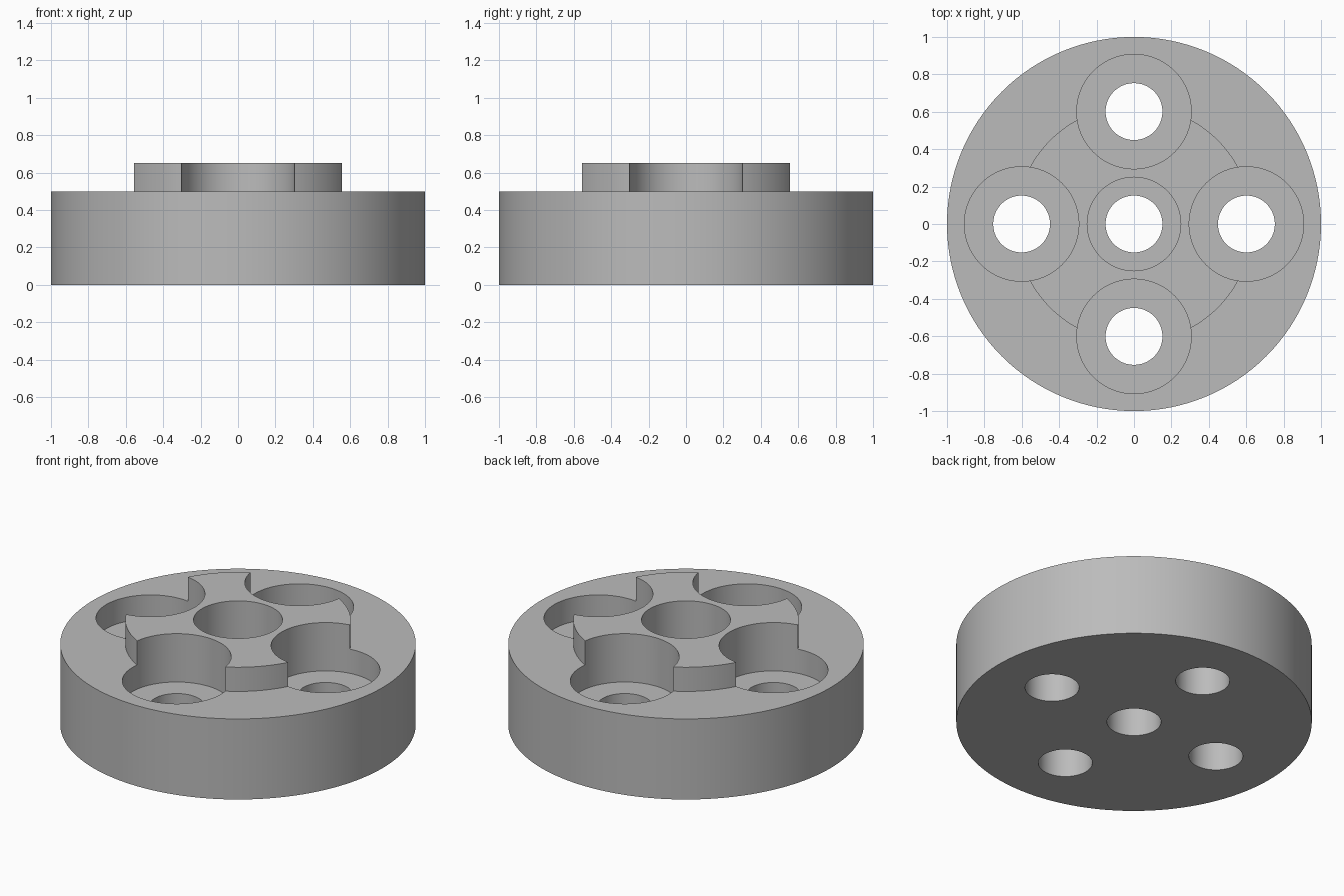
import bpy
import bmesh
from math import sin, cos, pi, radians

cube = bpy.data.objects.get("Cube")
if cube:
    bpy.data.objects.remove(cube, do_unlink=True)

SEGMENTS = 128
TOP, FLOOR = 0.65, 0.35

# Single plain grey
grey = bpy.data.materials.new("plain grey")
grey.use_nodes = True
colour = (0.5, 0.5, 0.5, 1)
grey.diffuse_color = colour
grey.node_tree.nodes["Principled BSDF"].inputs["Base Color"].default_value = colour


def turned_solid(name, profile, x=0, y=0):
    """Closed solid of revolution from (radius, height) points, bottom to top."""
    bm = bmesh.new()
    angles = [2 * pi * i / SEGMENTS for i in range(SEGMENTS)]
    rings = [[bm.verts.new((x + r * cos(a), y + r * sin(a), z)) for a in angles]
             for r, z in profile]
    for low, high in zip(rings, rings[1:]):
        for i in range(SEGMENTS):
            j = (i + 1) % SEGMENTS
            bm.faces.new((low[i], low[j], high[j], high[i]))
    bm.faces.new(rings[0][::-1])
    bm.faces.new(rings[-1])
    bmesh.ops.recalc_face_normals(bm, faces=bm.faces)
    mesh = bpy.data.meshes.new(name)
    bm.to_mesh(mesh)
    bm.free()
    mesh.materials.append(grey)
    obj = bpy.data.objects.new(name, mesh)
    bpy.context.collection.objects.link(obj)
    return obj


# Round body with a raised central boss
hub = turned_solid("hub_disc", [(1, 0), (1, 0.5), (0.634, 0.5), (0.634, TOP)])


# Stepped bore: narrow through hole, wide pocket above
def bore(name, pocket_radius, x=0, y=0):
    return turned_solid(name, [(0.152, -0.1), (0.152, FLOOR),
                               (pocket_radius, FLOOR), (pocket_radius, TOP + 0.1)], x, y)


cutters = [bore("centre_bore_cutter", 0.25)]
for k in range(4):
    a = k * pi / 2
    cutters.append(bore(f"bolt_bore_cutter_{k + 1}", 0.306, 0.601 * cos(a), 0.601 * sin(a)))

# Cut the bores, then drop the cutters
bpy.ops.object.select_all(action="DESELECT")
bpy.context.view_layer.objects.active = hub
hub.select_set(True)
for cutter in cutters:
    cutter.hide_render = True
    cut = hub.modifiers.new(cutter.name, "BOOLEAN")
    cut.operation = "DIFFERENCE"
    cut.solver = "EXACT"
    cut.object = cutter
    bpy.ops.object.modifier_apply(modifier=cut.name)
    bpy.data.objects.remove(cutter, do_unlink=True)

bpy.ops.object.shade_smooth_by_angle(angle=radians(30))
